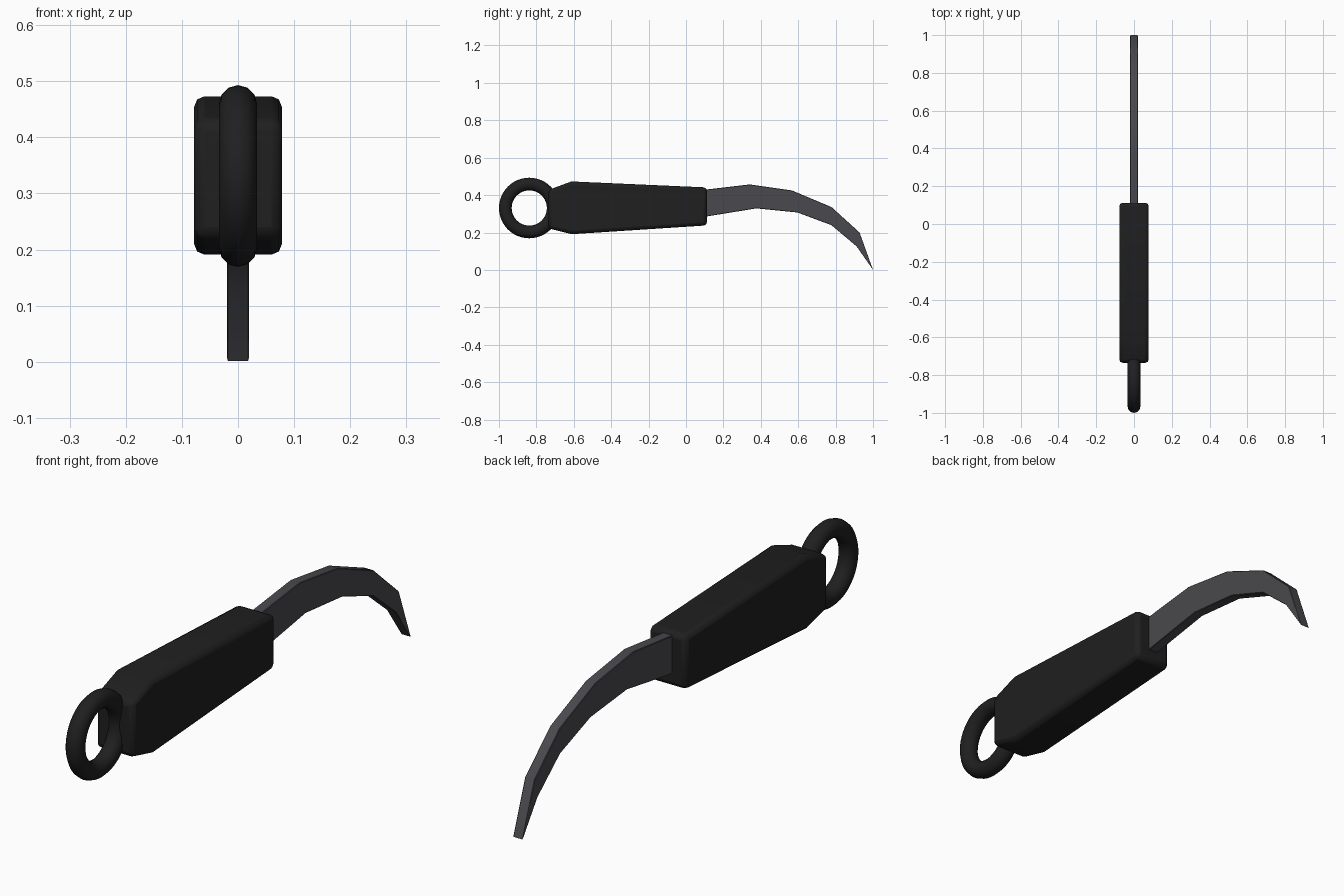
import bpy, bmesh, math

if "Cube" in bpy.data.objects:
    bpy.data.objects.remove(bpy.data.objects["Cube"])


def material(name, color):
    m = bpy.data.materials.new(name)
    m.diffuse_color = (*color, 1)
    m.use_nodes = True
    m.node_tree.nodes["Principled BSDF"].inputs["Base Color"].default_value = m.diffuse_color
    return m


black = material("black grip", (0.014, 0.014, 0.014))
steel = material("dark steel", (0.068, 0.066, 0.075))


def finish(ob, mat, angle):
    ob.data.materials.append(mat)
    bpy.ops.object.select_all(action='DESELECT')
    ob.select_set(True)
    bpy.context.view_layer.objects.active = ob
    bpy.ops.object.shade_smooth_by_angle(angle=math.radians(angle))


def plate(name, strips, half, mat, bevel, segments):
    """Extrude a (y, z) outline, given as matching top and bottom edges, along x."""
    top, bottom = strips
    outline = top + bottom[::-1]
    bm = bmesh.new()
    sides = [[bm.verts.new((x, y, z)) for y, z in outline] for x in (-half, half)]
    n = len(outline)
    # side faces are split into strips so that concave outlines stay clean
    for s in sides:
        t, b = s[:len(top)], s[len(top):][::-1]
        for i in range(len(top) - 1):
            quad = [t[i], t[i + 1], b[min(i + 1, len(b) - 1)], b[i]]
            if i + 1 >= len(b):
                quad.pop(2)
            bm.faces.new(quad)
    for i in range(n):
        j = (i + 1) % n
        bm.faces.new((sides[0][i], sides[0][j], sides[1][j], sides[1][i]))
    bmesh.ops.recalc_face_normals(bm, faces=bm.faces)
    me = bpy.data.meshes.new(name)
    bm.to_mesh(me)
    bm.free()
    ob = bpy.data.objects.new(name, me)
    bpy.context.collection.objects.link(ob)
    finish(ob, mat, 30)
    mod = ob.modifiers.new("bevel", 'BEVEL')
    mod.width, mod.segments = bevel, segments
    mod.limit_method, mod.angle_limit = 'ANGLE', math.radians(50)
    return ob


# Tapered grip with a chamfered butt end
plate("handle", ([(-0.735, 0.428), (-0.612, 0.473), (0.112, 0.441)],
                 [(-0.735, 0.222), (-0.612, 0.191), (0.112, 0.238)]),
      0.078, black, 0.018, 2)

# Hooked blade running to a chisel tip
plate("blade", ([(0.05, 0.423), (0.34, 0.457), (0.566, 0.425), (0.778, 0.336),
                 (0.928, 0.2), (1.0, 0.0)],
                [(0.05, 0.276), (0.377, 0.329), (0.596, 0.307), (0.778, 0.239),
                 (0.912, 0.126)]),
      0.02, steel, 0.002, 1)

# Finger ring at the butt
bpy.ops.mesh.primitive_torus_add(location=(0, -0.838, 0.331), rotation=(0, math.pi / 2, 0),
                                 major_radius=0.128, minor_radius=0.034,
                                 major_segments=48, minor_segments=12)
ring = bpy.context.object
ring.name = "finger_ring"
finish(ring, black, 60)
